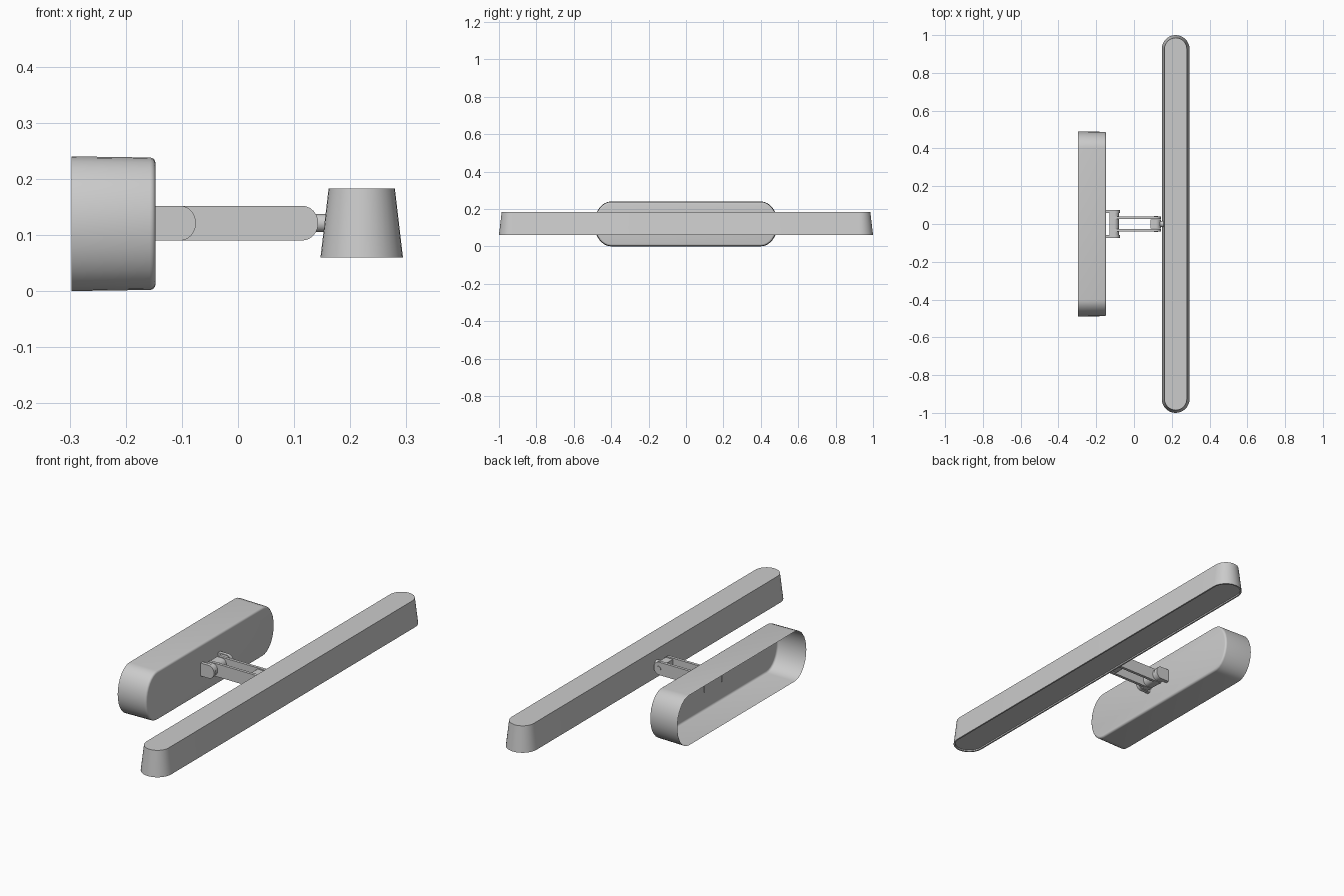
import bpy, bmesh
from math import pi, sin, cos, radians

if "Cube" in bpy.data.objects:
    bpy.data.objects.remove(bpy.data.objects["Cube"])


def finish(name, bm, angle=35):
    bmesh.ops.recalc_face_normals(bm, faces=bm.faces)
    me = bpy.data.meshes.new(name)
    bm.to_mesh(me)
    bm.free()
    ob = bpy.data.objects.new(name, me)
    bpy.context.collection.objects.link(ob)
    bpy.ops.object.select_all(action='DESELECT')
    ob.select_set(True)
    bpy.context.view_layer.objects.active = ob
    bpy.ops.object.shade_smooth_by_angle(angle=radians(angle))
    return ob


def loft(name, loops, cap_start=True, cap_end=True):
    bm = bmesh.new()
    rings = [[bm.verts.new(p) for p in loop] for loop in loops]
    for a, b in zip(rings, rings[1:]):
        n = len(a)
        for i in range(n):
            j = (i + 1) % n
            bm.faces.new((a[i], a[j], b[j], b[i]))
    if cap_start:
        bm.faces.new(rings[0][::-1])
    if cap_end:
        bm.faces.new(rings[-1])
    return finish(name, bm)


def slot(half, rl, rw, seg=16):
    """Slot outline: long axis first, elliptical ends."""
    pts = []
    for s in (1, -1):
        for i in range(seg + 1):
            a = -pi / 2 + pi * i / seg
            pts.append((s * (half + rl * cos(a)), s * rw * sin(a)))
    return pts


def plate(name, outline, y0, y1):
    """Extrude an x,z outline along y."""
    return loft(name, [[(x, y, z) for x, z in outline] for y in (y0, y1)])


def rod(name, c, r, length, axis, seg=24):
    ring = [(r * cos(2 * pi * i / seg), r * sin(2 * pi * i / seg)) for i in range(seg)]
    loops = []
    for d in (-length / 2, length / 2):
        if axis == 'X':
            loops.append([(c[0] + d, c[1] + u, c[2] + v) for u, v in ring])
        else:
            loops.append([(c[0] + u, c[1] + d, c[2] + v) for u, v in ring])
    return loft(name, loops)


def round_end(x0, x1, zc, h, r, seg=12):
    """Bar outline square at x0, elliptical nose of depth r at x1."""
    pts = [(x0, zc - h)]
    for i in range(seg + 1):
        a = -pi / 2 + pi * i / seg
        pts.append((x1 - r + r * cos(a), zc + h * sin(a)))
    return pts + [(x0, zc + h)]


ZC = 0.121

# Wall housing: open-backed shell with rounded front edge
sections = [(-0.297, 0.0), (-0.157, 0.002)]
sections += [(-0.157 + 0.010 * sin(t), 0.002 + 0.010 * (1 - cos(t)))
             for t in (pi / 8, pi / 4, 3 * pi / 8, pi / 2)]
loft("wall_housing",
     [[(x, y, 0.12 + z) for y, z in slot(0.40, 0.09 - d, 0.12 - d)] for x, d in sections],
     cap_start=False)

# Light bar: tapered slot with a thin rim and recessed underside
bar = [(0.183, 0.059), (0.060, 0.0735), (0.060, 0.066), (0.066, 0.065)]
loft("light_bar", [[(0.2205 + x, y, z) for y, x in slot(0.9265, r, r)] for z, r in bar])

# Mirrored bracket lugs, pivot bosses, arm rails and pin heads
for s, side in ((1, "back"), (-1, "front")):
    plate("bracket_lug_" + side, round_end(-0.150, -0.075, ZC, 0.031, 0.028),
          s * 0.058, s * 0.075)
    plate("pivot_boss_" + side, round_end(-0.130, -0.079, ZC, 0.028, 0.024),
          s * 0.040, s * 0.058)
    plate("arm_rail_" + side, round_end(-0.130, 0.143, ZC, 0.031, 0.029),
          s * 0.027, s * 0.041)
    rod("pin_head_" + side, (0.116, s * 0.041, ZC), 0.011, 0.005, 'Y')

# Hub between the rails at the wall end
plate("arm_hub", round_end(-0.130, -0.080, ZC, 0.028, 0.024), -0.027, 0.027)

# Knuckle at the lamp end and stem into the light bar
plate("lamp_knuckle", round_end(0.087, 0.142, ZC, 0.027, 0.026), -0.024, 0.024)
rod("lamp_stem", (0.149, 0, ZC), 0.016, 0.034, 'X')
